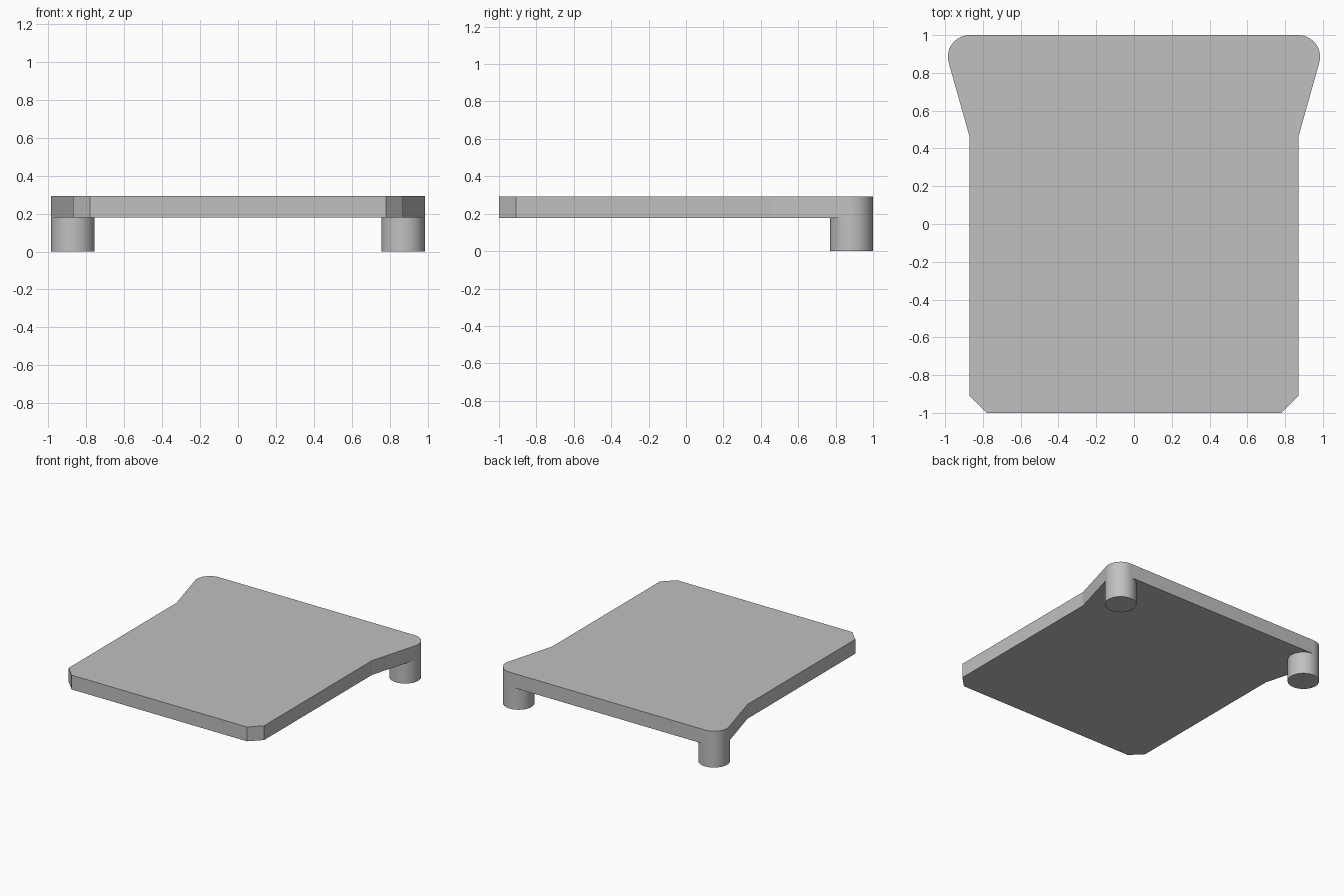
import bpy, bmesh
from math import sin, cos, asin, radians, pi

cube = bpy.data.objects.get("Cube")
if cube:
    bpy.data.objects.remove(cube, do_unlink=True)

HALF_W, HALF_L = 0.87, 1.0      # main slab half width and half length
LEG_R = 0.115                   # leg and rear corner radius
LEG_Y = HALF_L - LEG_R
FLARE_Y = 0.46                  # where the sides start to flare out
CHAMFER = 0.09
UNDER, TOP = 0.178, 0.293       # slab underside and top heights

grey = bpy.data.materials.new("plain grey")
grey.use_nodes = True
colour = (0.53, 0.53, 0.53, 1)
grey.diffuse_color = colour
grey.node_tree.nodes["Principled BSDF"].inputs["Base Color"].default_value = colour


def finish(bm, name):
    """Turn a bmesh into a shaded object in the scene."""
    bmesh.ops.recalc_face_normals(bm, faces=bm.faces)
    mesh = bpy.data.meshes.new(name)
    bm.to_mesh(mesh)
    bm.free()
    mesh.materials.append(grey)
    obj = bpy.data.objects.new(name, mesh)
    bpy.context.collection.objects.link(obj)
    bpy.ops.object.select_all(action='DESELECT')
    obj.select_set(True)
    bpy.context.view_layer.objects.active = obj
    bpy.ops.object.shade_smooth_by_angle(angle=radians(12))
    return obj


# Slab: half outline with chamfered front and flared, rounded rear corner
start = -asin(LEG_R / (LEG_Y - FLARE_Y))     # flare is tangent to the corner arc
steps = 20
half = [(HALF_W - CHAMFER, -HALF_L), (HALF_W, CHAMFER - HALF_L), (HALF_W, FLARE_Y)]
for i in range(steps + 1):
    a = start + (pi / 2 - start) * i / steps
    half.append((HALF_W + LEG_R * cos(a), LEG_Y + LEG_R * sin(a)))
outline = half + [(-x, y) for x, y in reversed(half)]

bm = bmesh.new()
base = bm.faces.new([bm.verts.new((x, y, UNDER)) for x, y in outline])
top = bmesh.ops.extrude_face_region(bm, geom=[base], use_keep_orig=True)["geom"]
for v in top:
    if isinstance(v, bmesh.types.BMVert):
        v.co.z = TOP
finish(bm, "slab")

# Round legs under the rear corners, open where they meet the slab
for side, name in ((1, "left_leg"), (-1, "right_leg")):
    bm = bmesh.new()
    bmesh.ops.create_cone(bm, cap_ends=True, segments=64, radius1=LEG_R,
                          radius2=LEG_R, depth=UNDER)
    caps = [f for f in bm.faces if f.calc_center_median().z > UNDER * 0.4]
    bmesh.ops.delete(bm, geom=caps, context='FACES_ONLY')
    bmesh.ops.translate(bm, verts=bm.verts, vec=(side * HALF_W, LEG_Y, UNDER / 2))
    finish(bm, name)
